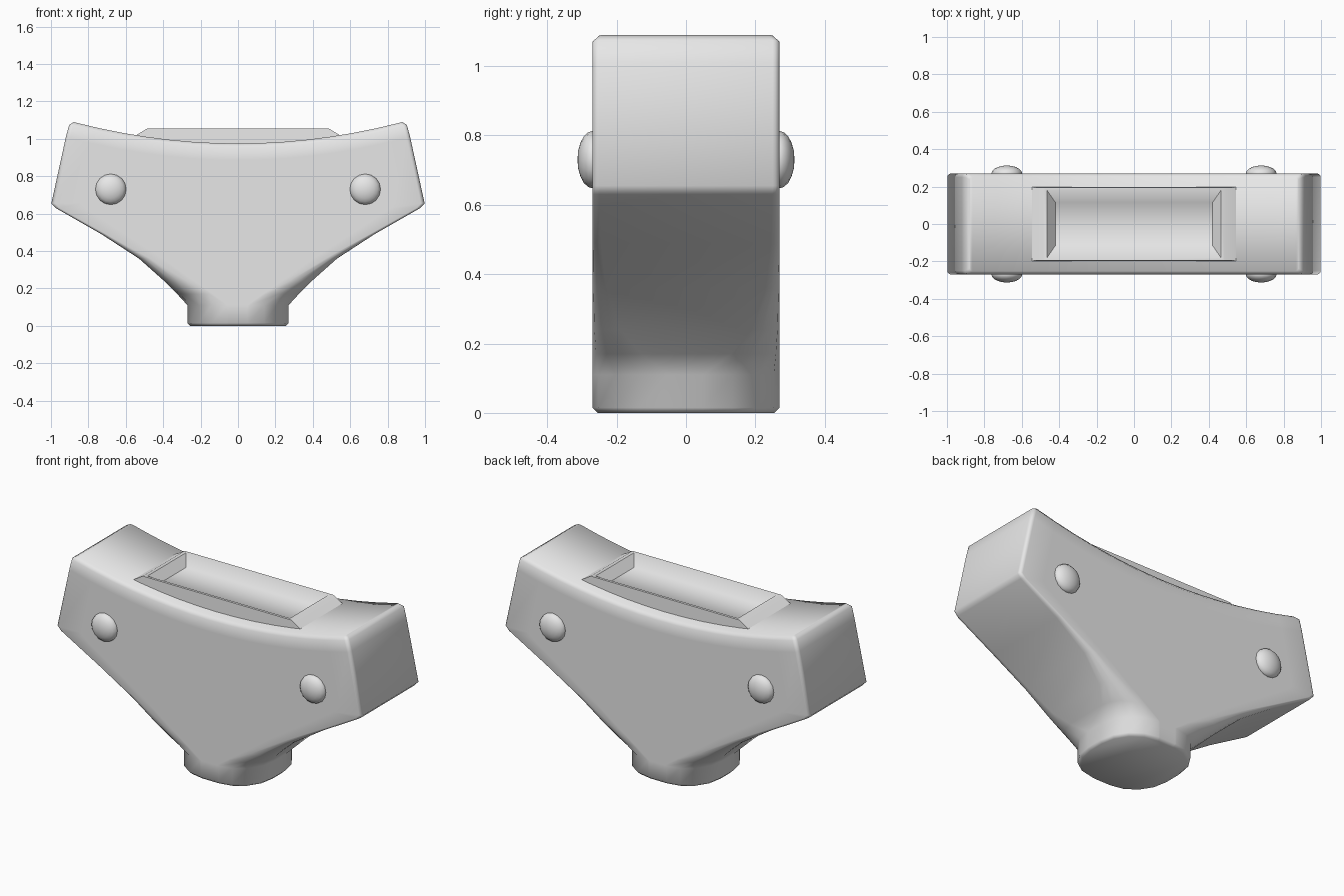
import bpy, bmesh, math

if "Cube" in bpy.data.objects:
    bpy.data.objects.remove(bpy.data.objects["Cube"], do_unlink=True)

grey = bpy.data.materials.new("plain_grey")
grey.use_nodes = True
grey.diffuse_color = (0.8, 0.8, 0.8, 1)
grey.node_tree.nodes["Principled BSDF"].inputs["Base Color"].default_value = (0.8, 0.8, 0.8, 1)


def finish(bm, name, angle):
    bmesh.ops.recalc_face_normals(bm, faces=bm.faces)
    mesh = bpy.data.meshes.new(name)
    bm.to_mesh(mesh)
    bm.free()
    mesh.materials.append(grey)
    obj = bpy.data.objects.new(name, mesh)
    bpy.context.collection.objects.link(obj)
    bpy.ops.object.select_all(action='DESELECT')
    obj.select_set(True)
    bpy.context.view_layer.objects.active = obj
    bpy.ops.object.shade_smooth_by_angle(angle=math.radians(angle))
    return obj


def bridge(bm, a, b):
    n = len(a)
    for i in range(n):
        j = (i + 1) % n
        bm.faces.new((a[i], a[j], b[j], b[i]))


# Body: rounded rectangles lofted from the round foot to the wide curved top
ARC, FRONT = 4, 14


def top_z(x):
    return 0.975 + 0.115 * (x / 0.88) ** 2


def front_chain(w, h, rx, ry):
    right = []
    for i in range(ARC + 1):
        t = math.pi / 2 * i / ARC
        right.append((w - rx + rx * math.sin(t), -h + ry - ry * math.cos(t)))
    left = [(-x, y) for x, y in reversed(right)]
    flat = w - rx
    middle = [(-flat + 2 * flat * i / FRONT, -h) for i in range(1, FRONT)]
    return left + middle + right


def ring(bm, w, h, rx, ry, z):
    chain = front_chain(w, h, rx, ry)
    pts = chain + [(x, -y) for x, y in reversed(chain)]
    return [bm.verts.new((x, y, z(x) if callable(z) else z)) for x, y in pts]


bm = bmesh.new()
# half width, half depth, corner radius in x and y, height
sections = [
    (0.255, 0.255, 0.20, 0.21, 0.0),
    (0.27, 0.27, 0.21, 0.22, 0.015),
    (0.27, 0.27, 0.21, 0.22, 0.11),
    (0.325, 0.27, 0.17, 0.14, 0.17),
    (0.395, 0.27, 0.12, 0.08, 0.24),
    (0.53, 0.27, 0.06, 0.04, 0.36),
    (0.73, 0.27, 0.025, 0.025, 0.49),
    (0.975, 0.27, 0.02, 0.02, 0.63),
    (0.998, 0.27, 0.02, 0.02, 0.655),
    (0.92, 0.27, 0.02, 0.02, lambda x: top_z(x) - 0.09),
    (0.903, 0.27, 0.02, 0.02, lambda x: top_z(x) - 0.022),
    (0.878, 0.252, 0.015, 0.015, top_z),
]
rings = [ring(bm, *s) for s in sections]
for a, b in zip(rings, rings[1:]):
    bridge(bm, a, b)
bm.faces.new(rings[0])
top, n = rings[-1], len(rings[-1])
for i in range(n // 2 - 1):
    bm.faces.new((top[i], top[i + 1], top[n - 2 - i], top[n - 1 - i]))
finish(bm, "body", 60)

# Raised tray with sloping ends and a sunken floor
bm = bmesh.new()
tray = [
    (0.66, 0.20, 0.95),
    (0.485, 0.195, 1.055),
    (0.465, 0.18, 1.055),
    (0.42, 0.115, 1.005),
]
loops = []
for w, h, z in tray:
    loops.append([bm.verts.new((sx * w, sy * h, z))
                  for sx, sy in ((-1, -1), (1, -1), (1, 1), (-1, 1))])
for a, b in zip(loops, loops[1:]):
    bridge(bm, a, b)
bm.faces.new(loops[-1])
bm.faces.new(loops[0])
finish(bm, "top_tray", 45)

# Domed buttons on the front and back
for side, sx in (("left", 1), ("right", -1)):
    for face, sy in (("front", -1), ("back", 1)):
        bm = bmesh.new()
        bmesh.ops.create_uvsphere(bm, u_segments=16, v_segments=10, radius=1)
        for v in bm.verts:
            x, y, z = v.co
            v.co = (sx * 0.68 + 0.083 * x, sy * 0.268 + 0.045 * z, 0.73 + 0.083 * y)
        finish(bm, f"{face}_{side}_button", 60)
